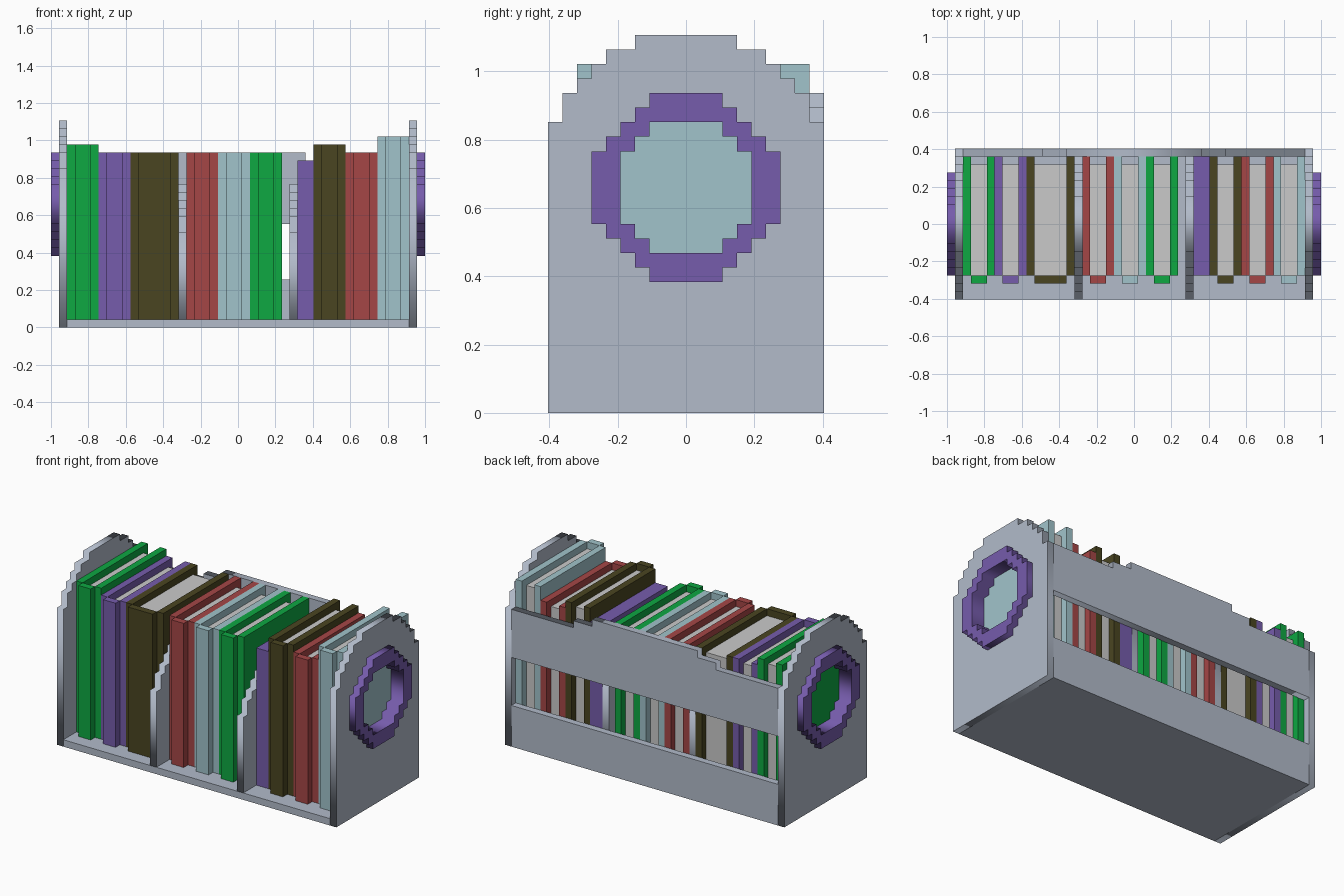
import bpy, bmesh
from mathutils import Matrix

if "Cube" in bpy.data.objects:
    bpy.data.objects.remove(bpy.data.objects["Cube"])

U = 2 / 47  # one block; all sizes below are in blocks


def lin(c):
    c /= 255
    return c / 12.92 if c <= 0.04045 else ((c + 0.055) / 1.055) ** 2.4


def material(name, r, g, b):
    m = bpy.data.materials.new(name)
    m.diffuse_color = (lin(r), lin(g), lin(b), 1)
    m.use_nodes = True
    m.node_tree.nodes["Principled BSDF"].inputs["Base Color"].default_value = m.diffuse_color
    return m


GREY = material("shelf_grey", 178, 187, 202)
PURPLE = material("purple", 118, 92, 172)
GREEN = material("green", 14, 168, 66)
OLIVE = material("olive_brown", 74, 69, 33)
RED = material("red", 165, 70, 70)
BLUE = material("pale_blue", 161, 196, 203)
PAGE = material("page_white", 202, 202, 202)


def finish(name, bm, mat):
    bmesh.ops.recalc_face_normals(bm, faces=bm.faces)
    me = bpy.data.meshes.new(name)
    bm.to_mesh(me)
    bm.free()
    me.materials.clear()
    me.materials.append(mat)
    ob = bpy.data.objects.new(name, me)
    bpy.context.collection.objects.link(ob)
    return ob


def boxes(name, mat, *blocks):
    bm = bmesh.new()
    for x0, x1, y0, y1, z0, z1 in blocks:
        mtx = Matrix.Translation(((x0 + x1) * U / 2, (y0 + y1) * U / 2, (z0 + z1) * U / 2))
        mtx = mtx @ Matrix.Diagonal(((x1 - x0) * U, (y1 - y0) * U, (z1 - z0) * U, 1))
        bmesh.ops.create_cube(bm, size=1, matrix=mtx)
    return finish(name, bm, mat)


# orientation of profiles: extruded along x, or along y
ALONG_X = Matrix(((0, 0, 1, 0), (1, 0, 0, 0), (0, 1, 0, 0), (0, 0, 0, 1)))
ALONG_Y = Matrix(((1, 0, 0, 0), (0, 0, -1, 0), (0, 1, 0, 0), (0, 0, 0, 1)))


def plate(name, mat, loops, orient, offset):
    """One block thick plate from outlines (extra outlines become holes)."""
    cu = bpy.data.curves.new(name, 'CURVE')
    cu.dimensions = '2D'
    cu.fill_mode = 'BOTH'
    cu.extrude = U / 2
    for loop in loops:
        s = cu.splines.new('POLY')
        s.points.add(len(loop) - 1)
        for p, (a, b) in zip(s.points, loop):
            p.co = (a * U, b * U, 0, 1)
        s.use_cyclic_u = True
    tmp = bpy.data.objects.new(name + "_outline", cu)
    bpy.context.collection.objects.link(tmp)
    dg = bpy.context.evaluated_depsgraph_get()
    me = bpy.data.meshes.new_from_object(tmp.evaluated_get(dg))
    bm = bmesh.new()
    bm.from_mesh(me)
    bpy.data.objects.remove(tmp)
    bpy.data.curves.remove(cu)
    bpy.data.meshes.remove(me)
    bmesh.ops.remove_doubles(bm, verts=bm.verts, dist=1e-4)
    bmesh.ops.transform(bm, matrix=Matrix.Translation([o * U for o in offset]) @ orient, verts=bm.verts)
    return finish(name, bm, mat)


def stepped(bottom, rows):
    """Symmetric stepped outline from (half width, top height) rows."""
    right, z = [], bottom
    for half, top in rows:
        right += [(half, z), (half, top)]
        z = top
    return right + [(-a, b) for a, b in reversed(right)]


def stepped_round(big, small, steps):
    """Blocky circle around the window centre: widest half, narrowest half."""
    c = 15.5
    up = [(big - i, c + small + i) for i in range(steps)]
    rows = [(h, 2 * c - t) for h, t in reversed(up)]
    out, z = [], c - big
    for h, t in [(r[0], None) for r in rows[:-1]] + up:
        t = z + 1 if t is None else t
        out.append((h, t))
        z = t
    return stepped(c - big, out)


# shelf base
boxes("shelf_base", GREY, (-21.5, 21.5, -9.5, 9.5, 0, 1))

# end panels with a round window and a purple ring
end_rows = [(9.5, 20), (8.5, 22), (7.5, 23), (6.5, 24), (5.5, 25), (3.5, 26)]
outer = stepped_round(6.5, 2.5, 5)
inner = stepped_round(4.5, 2.5, 3)
for side, s in (("left", -1), ("right", 1)):
    plate(side + "_end_panel", GREY, [stepped(0, end_rows), outer], ALONG_X, (22 * s, 0, 0))
    ring = plate(side + "_window_ring", PURPLE, [outer, inner], ALONG_X, (0, 0, 0))
    ring.scale.x = 2
    ring.location.x = 22.5 * s * U

# back panel: lower rail, open slot, stepped upper rail
boxes("back_lower_rail", GREY, (-21.5, 21.5, 8.5, 9.5, 1, 6))
plate("back_upper_rail", GREY, [stepped(13, [(21.5, 20), (11.5, 21), (8.5, 22)])], ALONG_Y, (0, 9, 0))

# dividers rising in steps from the front
div = [(8.5, 1), (-9.5, 1), (-9.5, 12), (-8.5, 12), (-8.5, 14), (-7.5, 14), (-7.5, 15), (-6.5, 15),
       (-6.5, 16), (-5.5, 16), (-5.5, 17), (-3.5, 17), (-3.5, 18), (3.5, 18), (3.5, 17), (5.5, 17),
       (5.5, 16), (6.5, 16), (6.5, 15), (7.5, 15), (7.5, 14), (8.5, 14)]
for side, s in (("left", -1), ("right", 1)):
    plate(side + "_divider", GREY, [div], ALONG_X, (7 * s, 0, 0))

# books: left edge, right edge, top, colour
books = [(-21.5, -17.5, 23, GREEN), (-17.5, -13.5, 22, PURPLE), (-13.5, -7.5, 22, OLIVE),
         (-6.5, -2.5, 22, RED), (-2.5, 1.5, 22, BLUE), (1.5, 5.5, 22, GREEN),
         (9.5, 13.5, 23, OLIVE), (13.5, 17.5, 22, RED), (17.5, 21.5, 24, BLUE)]
for i, (a, b, h, mat) in enumerate(books, 1):
    boxes(f"book_{i}_cover", mat,
          (a, a + 1, -6.5, 8.5, 1, h), (b - 1, b, -6.5, 8.5, 1, h),
          (a + 1, b - 1, -7.5, -6.5, 1, h))
    boxes(f"book_{i}_pages", PAGE, (a + 1, b - 1, -6.5, 7.5, 1, h - 1))
boxes("thin_book", PURPLE, (7.5, 9.5, -6.5, 8.5, 1, 21))
